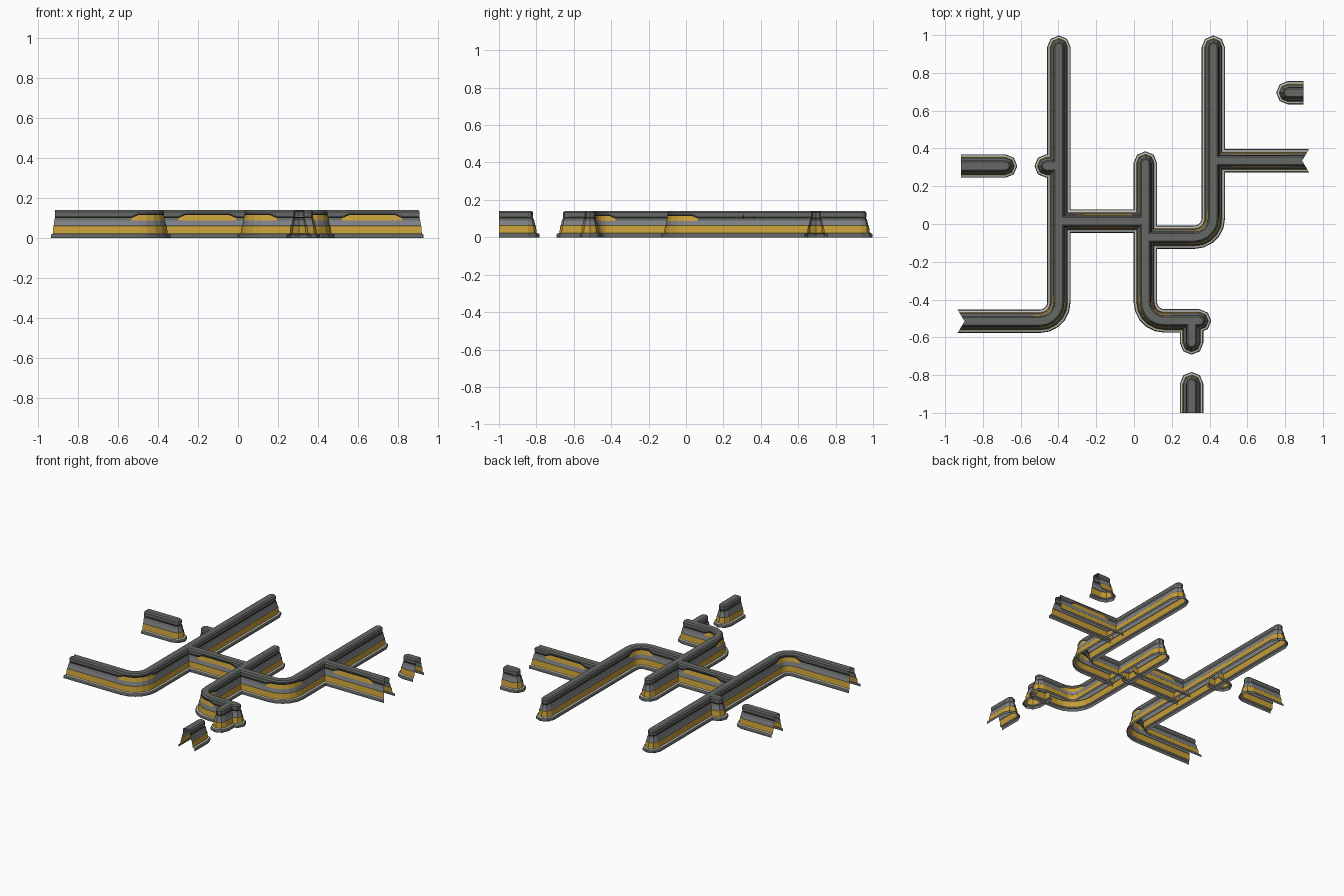
import bpy, bmesh, math
from mathutils import Vector, Matrix

cube = bpy.data.objects.get("Cube")
if cube:
    bpy.data.objects.remove(cube, do_unlink=True)


def material(name, rgb):
    mat = bpy.data.materials.new(name)
    mat.use_nodes = True
    mat.diffuse_color = (*rgb, 1)
    mat.node_tree.nodes["Principled BSDF"].inputs["Base Color"].default_value = (*rgb, 1)
    return mat


MATERIALS = [
    material("dark_grey", (0.13, 0.14, 0.13)),
    material("light_grey", (0.55, 0.55, 0.53)),
    material("gold", (0.58, 0.35, 0.04)),
    material("blue_grey", (0.22, 0.23, 0.25)),
    material("black", (0.01, 0.01, 0.01)),
]
DARK, LIGHT, GOLD, BLUE, BLACK = range(5)

# Half section from foot to ridge: half width, height, lift in raised stretches
PROFILE = [
    (0.062, 0, 0), (0.062, 0.014, 0), (0.058, 0.02, 0), (0.047, 0.023, 0),
    (0.042, 0.062, 0), (0.038, 0.066, 0), (0.034, 0.088, 0), (0.029, 0.1, 0.015),
    (0.025, 0.105, 0.015), (0.028, 0.109, 0.015), (0.028, 0.132, 0),
    (0.02, 0.14, 0), (0, 0.14, 0),
]
BANDS = [DARK, DARK, LIGHT, GOLD, DARK, BLUE, DARK, BLACK, LIGHT, DARK, DARK, DARK]
RAISED_BAND = 6
BEND_RADIUS, BEND_STEPS, CAP_STEPS = 0.1, 5, 4
RAMP = 0.035


def stations(points, raised):
    """Centre line as (position, tangent, raise), with rounded bends."""
    pts = [Vector((*p, 0)) for p in points]
    first = (pts[1] - pts[0]).normalized()
    out = [(pts[0], first, 0)]
    if raised:
        a, b = raised
        for d, r in ((a, 0), (a + RAMP, 1), (b - RAMP, 1), (b, 0)):
            out.append((pts[0] + first * d, first, r))
    for prev, corner, nxt in zip(pts, pts[1:], pts[2:]):
        t0, t1 = (corner - prev).normalized(), (nxt - corner).normalized()
        out.append((corner - t0 * (BEND_RADIUS + RAMP), t0, 0))
        centre = corner + (t1 - t0) * BEND_RADIUS
        for i in range(BEND_STEPS + 1):
            a = math.pi / 2 * i / BEND_STEPS
            pos = centre - t1 * BEND_RADIUS * math.cos(a) + t0 * BEND_RADIUS * math.sin(a)
            out.append((pos, t0 * math.cos(a) + t1 * math.sin(a), 1))
        out.append((corner + t1 * (BEND_RADIUS + RAMP), t1, 0))
    out.append((pts[-1], (pts[-1] - pts[-2]).normalized(), 0))
    return out


def wall(name, points, start="open", end="open", raised=None):
    """Sweep the half section up one side, round the end and back."""
    line = stations(points, raised)
    zero = Vector((0, 0, 0))

    def side(sign):
        rings = []
        for i, (p, t, r) in enumerate(line):
            flare = zero
            if i == 0 and start == "flared":
                flare = -t * 0.6
            if i == len(line) - 1 and end == "flared":
                flare = t * 0.6
            rings.append((p, Vector((t.y, -t.x, 0)) * sign, flare, r))
        return rings

    def cap(ring):
        return [(ring[0], Matrix.Rotation(math.pi * j / CAP_STEPS, 3, "Z") @ ring[1], zero, 0)
                for j in range(1, CAP_STEPS)]

    rings = side(1)
    gaps = set()
    if end == "round":
        rings += cap(rings[-1])
    else:
        gaps.add(len(rings) - 1)
    rings += side(-1)[::-1]
    if start == "round":
        rings += cap(rings[-1])
    else:
        gaps.add(len(rings) - 1)

    bm = bmesh.new()
    grid = [[bm.verts.new(p + (n + flare) * w + Vector((0, 0, z + lift * r)))
             for w, z, lift in PROFILE] for p, n, flare, r in rings]
    for i in range(len(rings)):
        if i in gaps:
            continue
        j = (i + 1) % len(rings)
        for k, colour in enumerate(BANDS):
            face = bm.faces.new((grid[i][k], grid[j][k], grid[j][k + 1], grid[i][k + 1]))
            is_raised = rings[i][3] + rings[j][3] > 0
            face.material_index = GOLD if k == RAISED_BAND and is_raised else colour
    bmesh.ops.remove_doubles(bm, verts=bm.verts, dist=0.0001)
    mesh = bpy.data.meshes.new(name)
    bm.to_mesh(mesh)
    bm.free()
    for mat in MATERIALS:
        mesh.materials.append(mat)
    bpy.context.collection.objects.link(bpy.data.objects.new(name, mesh))


# Long bent walls
wall("left_bent_wall", [(-0.897, -0.515), (-0.398, -0.515), (-0.398, 0.936)], "flared", "round")
wall("middle_bent_wall", [(0.06, 0.323), (0.06, -0.513), (0.347, -0.513)], "round", "round")
wall("right_bent_wall", [(0.06, -0.07), (0.42, -0.07), (0.42, 0.936)], "open", "round")

# Straight connecting walls
wall("cross_wall", [(-0.398, 0.015), (0.06, 0.015)], raised=(0.1, 0.39))
wall("side_wall", [(0.42, 0.335), (0.89, 0.335)], end="flared", raised=(0.1, 0.4))

# Short stubs and free-standing pieces
wall("front_stub", [(0.305, -0.513), (0.305, -0.63)], end="round")
wall("front_piece", [(0.305, -1.0), (0.305, -0.845)], end="round")
wall("left_stub", [(-0.398, 0.307), (-0.465, 0.307)], end="round")
wall("left_piece", [(-0.915, 0.307), (-0.68, 0.307)], end="round")
wall("back_piece", [(0.897, 0.695), (0.815, 0.695)], end="round")
